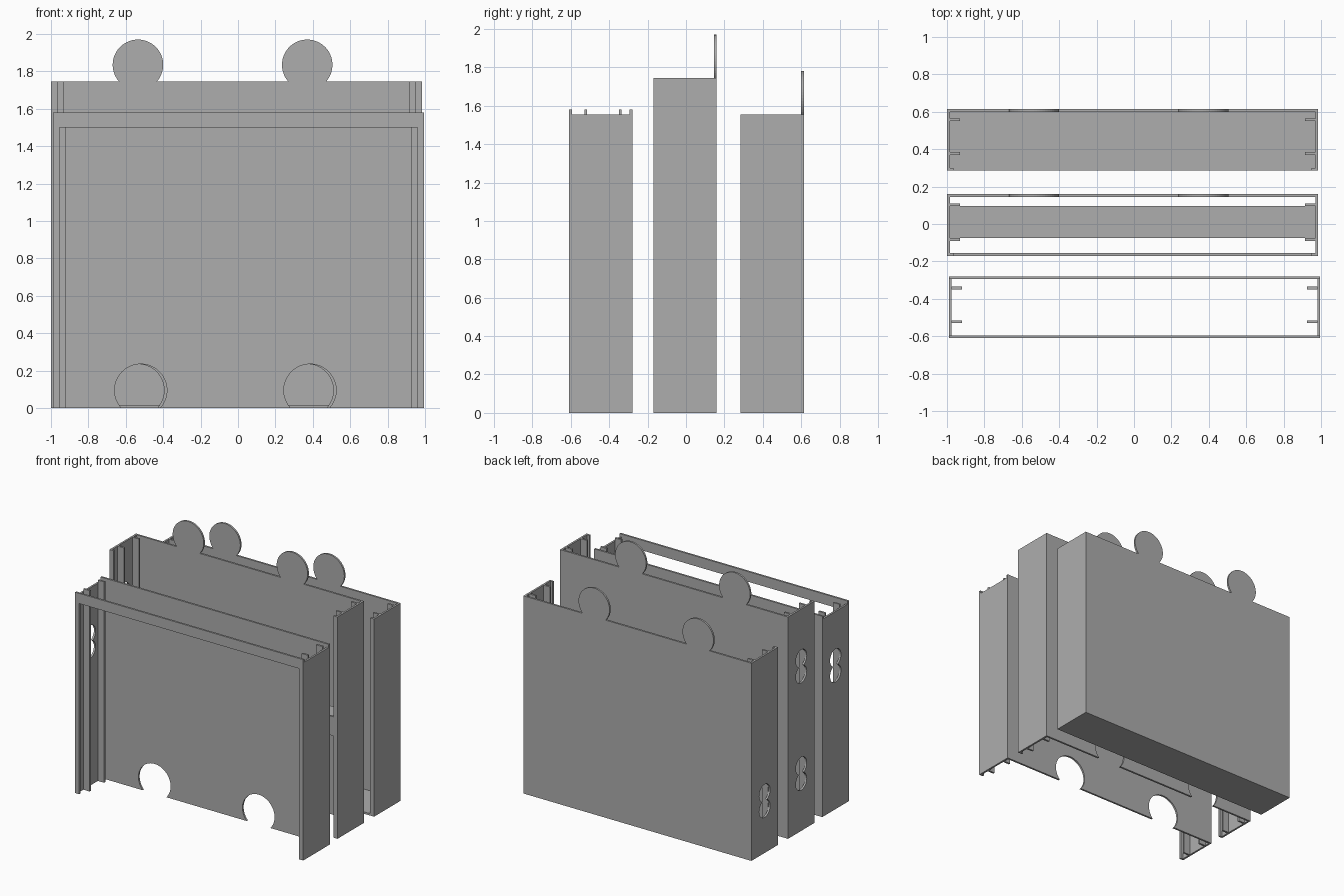
import bpy, bmesh, math

if "Cube" in bpy.data.objects:
    bpy.data.objects.remove(bpy.data.objects["Cube"])

T = 0.015  # sheet thickness
grey = bpy.data.materials.new("plain_grey")
grey.diffuse_color = (0.42, 0.42, 0.42, 1)
grey.use_nodes = True
grey.node_tree.nodes["Principled BSDF"].inputs["Base Color"].default_value = grey.diffuse_color


def prism(name, pts, axis, start, depth):
    """Extrude a closed outline along 'x' (pts are y,z) or 'y' (pts are x,z)."""
    bm = bmesh.new()
    place = (lambda a, b: (start, a, b)) if axis == 'x' else (lambda a, b: (a, start, b))
    face = bm.faces.new([bm.verts.new(place(a, b)) for a, b in pts])
    ext = bmesh.ops.extrude_face_region(bm, geom=[face])
    move = (depth, 0, 0) if axis == 'x' else (0, depth, 0)
    bmesh.ops.translate(bm, vec=move, verts=[g for g in ext["geom"] if isinstance(g, bmesh.types.BMVert)])
    bmesh.ops.recalc_face_normals(bm, faces=bm.faces)
    me = bpy.data.meshes.new(name)
    bm.to_mesh(me)
    bm.free()
    me.materials.append(grey)
    ob = bpy.data.objects.new(name, me)
    bpy.context.collection.objects.link(ob)
    return ob


def box(name, x0, x1, y0, y1, z0, z1):
    return prism(name, [(x0, z0), (x1, z0), (x1, z1), (x0, z1)], 'y', y0, y1 - y0)


def circle_over(cx, cz, r, edge, n=40):
    """Left-to-right arc of a circle above a horizontal edge."""
    a = math.asin((edge - cz) / r)
    s, e = math.pi - a, a
    return [(cx + r * math.cos(s + (e - s) * i / n), cz + r * math.sin(s + (e - s) * i / n))
            for i in range(n + 1)]


def back_panel(name, x0, x1, y, top, notches, tabs):
    pts = [(x0, 0)]
    for cx in notches:
        pts += circle_over(cx, 0.095, 0.14, 0)
    pts += [(x1, 0), (x1, top)]
    for cx in reversed(tabs):
        pts += reversed(circle_over(cx, top + 0.09, 0.135, top))
    pts.append((x0, top))
    return prism(name, pts, 'y', y, T)


def side_wall(name, x, y0, y1, z0, z1, holes=()):
    wall = prism(name, [(y0, z0), (y1, z0), (y1, z1), (y0, z1)], 'x', x, T)
    cy, r, h, n = (y0 + y1) / 2, 0.068, 0.062, 24
    a = math.asin(h / r)
    for cz in holes:
        # figure-of-eight finger hole
        half = [-a + (math.pi + 2 * a) * i / n for i in range(n + 1)]
        upper = [(cy + r * math.cos(t), cz + h + r * math.sin(t)) for t in half]
        lower = [(2 * cy - p, 2 * cz - q) for p, q in upper]
        cutter = prism("hole_cutter", upper + lower[1:-1], 'x', x - 0.05, 0.1 + T)
        cutter.hide_render = True
        mod = wall.modifiers.new("hole", 'BOOLEAN')
        mod.operation, mod.solver, mod.object = 'DIFFERENCE', 'EXACT', cutter
        bpy.context.view_layer.objects.active = wall
        bpy.ops.object.modifier_apply(modifier=mod.name)
        bpy.data.objects.remove(cutter)
    return wall


def cabinet(name, x0, y0, y1, top, wall_top, holes, ribs, notches, tabs, floor=0.0):
    """Shared shell: back panel, two side walls, vertical ribs."""
    x1 = x0 + 1.985
    back_panel(name + "_back_panel", x0, x1, y1 - T, top, notches, tabs)
    side_wall(name + "_left_wall", x0, y0 + T, y1 - T, floor, wall_top, holes)
    side_wall(name + "_right_wall", x1 - T, y0 + T, y1 - T, floor, wall_top)
    for ry in ribs:
        box(name + "_left_rib", x0 + T, x0 + 0.07, ry, ry + T, floor, top)
        box(name + "_right_rib", x1 - 0.07, x1 - T, ry, ry + T, floor, top)
    return x1


def front_lips(name, x0, x1, y, z0, z1):
    box(name + "_left_lip", x0, x0 + 0.035, y, y + T, z0, z1)
    box(name + "_right_lip", x1 - 0.035, x1, y, y + T, z0, z1)


SHIFTED, BASE = (-0.52, 0.385), (-0.535, 0.37)

# Upper section: open bottom, frame across the front top
x0 = -0.99
x1 = cabinet("upper", x0, -0.61, -0.28, 1.58, 1.555, (1.13,), (-0.53, -0.35), SHIFTED, ())
prism("upper_front_frame",
      [(x0, 0), (x0 + 0.035, 0), (x0 + 0.035, 1.5), (x1 - 0.035, 1.5), (x1 - 0.035, 0),
       (x1, 0), (x1, 1.58), (x0, 1.58)], 'y', -0.61, T)

# Middle section: shelf between the ribs and a cross rail
x0 = -1.0
x1 = cabinet("middle", x0, -0.17, 0.16, 1.745, 1.745, (0.45, 1.295), (-0.09, 0.095), BASE, BASE)
front_lips("middle", x0, x1, -0.17, 0, 1.745)
box("middle_shelf", x0 + T, x1 - T, -0.075, 0.095, 0.865, 0.88)
box("middle_cross_rail", x0 + 0.035, x1 - 0.035, -0.17, -0.17 + T, 0.8, 0.95)

# Lower section: full floor
x1 = cabinet("lower", x0, 0.285, 0.615, 1.555, 1.555, (0.41,), (0.37, 0.55), (), BASE, T)
front_lips("lower", x0, x1, 0.285, T, 1.555)
box("lower_floor", x0, x1, 0.285, 0.6, 0, T)
